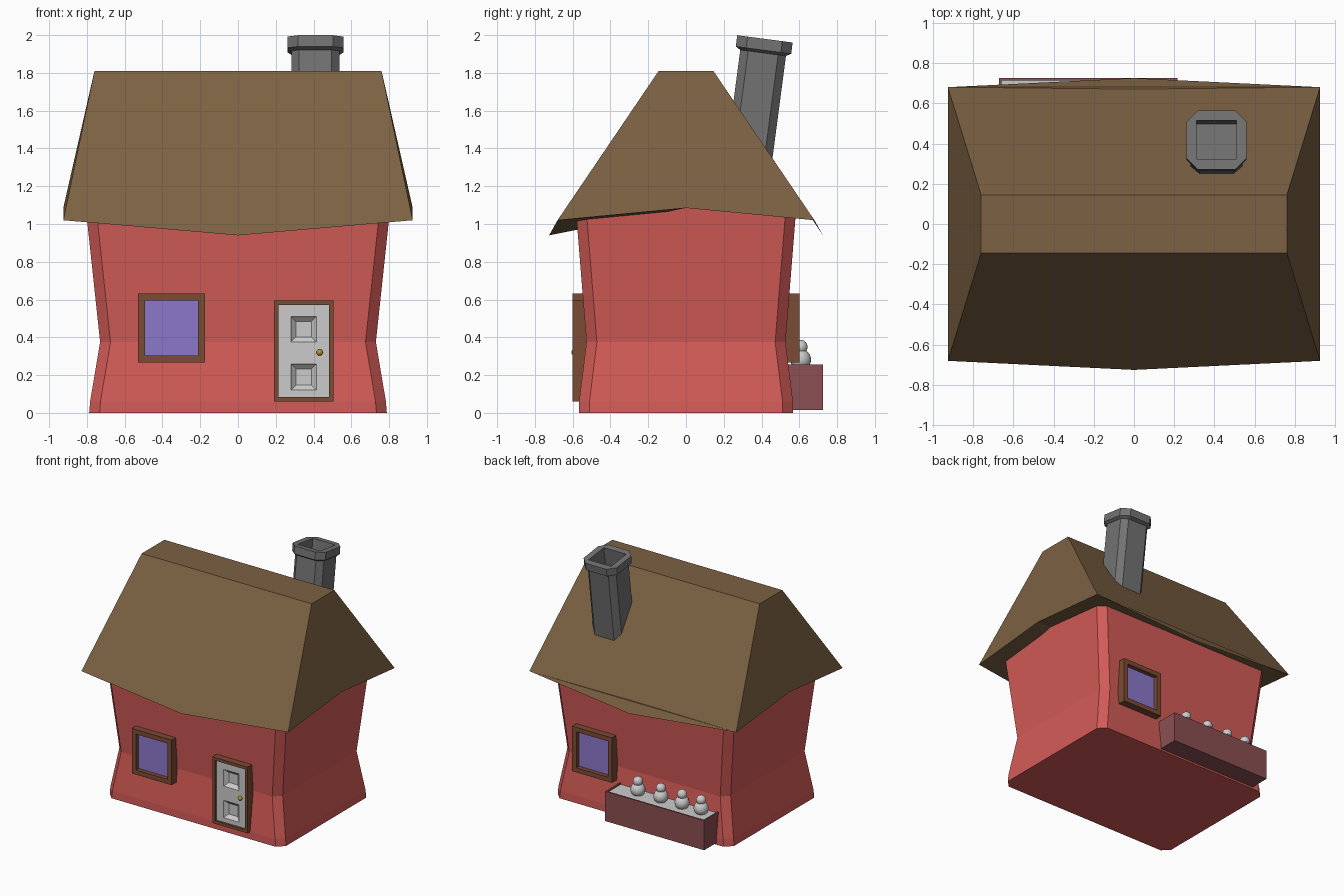
import bpy, bmesh
from math import radians
from mathutils import Vector, Matrix

if "Cube" in bpy.data.objects:
    bpy.data.objects.remove(bpy.data.objects["Cube"])


def material(name, rgb):
    m = bpy.data.materials.new(name)
    m.diffuse_color = (*rgb, 1)
    m.use_nodes = True
    m.node_tree.nodes["Principled BSDF"].inputs["Base Color"].default_value = m.diffuse_color
    return m


RED = material("red wall", (0.65, 0.105, 0.095))
THATCH = material("brown roof", (0.2, 0.12, 0.055))
STONE = material("dark stone", (0.17, 0.17, 0.17))
WOOD = material("wood", (0.2, 0.07, 0.035))
GLASS = material("violet glass", (0.26, 0.19, 0.6))
CLAY = material("planter", (0.26, 0.08, 0.085))
BRASS = material("brass", (0.5, 0.3, 0.02))


def finish(name, bm, mat=None):
    bmesh.ops.remove_doubles(bm, verts=bm.verts, dist=1e-5)
    bmesh.ops.recalc_face_normals(bm, faces=bm.faces)
    me = bpy.data.meshes.new(name)
    bm.to_mesh(me)
    bm.free()
    ob = bpy.data.objects.new(name, me)
    bpy.context.collection.objects.link(ob)
    if mat:
        me.materials.append(mat)
    return ob


def loft(name, rings, mat=None, cap_start=True, cap_end=True):
    bm = bmesh.new()
    loops = [[bm.verts.new(p) for p in r] for r in rings]
    for a, b in zip(loops, loops[1:]):
        for i in range(len(a)):
            j = (i + 1) % len(a)
            bm.faces.new((a[i], a[j], b[j], b[i]))
    if cap_start:
        bm.faces.new(loops[0])
    if cap_end:
        bm.faces.new(loops[-1])
    return finish(name, bm, mat)


def octagon(hx, hy, c, z):
    """Rectangle with cut corners at height z."""
    return [(hx, c - hy, z), (hx, hy - c, z), (hx - c, hy, z), (c - hx, hy, z),
            (-hx, hy - c, z), (-hx, c - hy, z), (c - hx, -hy, z), (hx - c, -hy, z)]


def upright(x0, x1, z0, z1, y):
    return [(x0, y, z0), (x1, y, z0), (x1, y, z1), (x0, y, z1)]


def level(x0, x1, y0, y1, z):
    return [(x0, y0, z), (x1, y0, z), (x1, y1, z), (x0, y1, z)]


def ball(name, r, pos, mat=None):
    bm = bmesh.new()
    bmesh.ops.create_uvsphere(bm, u_segments=20, v_segments=12, radius=r,
                              matrix=Matrix.Translation(pos))
    for f in bm.faces:
        f.smooth = True
    return finish(name, bm, mat)


def frame(name, x0, x1, z0, z1, w, side):
    loft(name, [upright(x0, x1, z0, z1, side * 0.50),
                upright(x0, x1, z0, z1, side * 0.60),
                upright(x0 + w, x1 - w, z0 + w, z1 - w, side * 0.60),
                upright(x0 + w, x1 - w, z0 + w, z1 - w, side * 0.52)], WOOD, True, False)


# walls: pinched at the waist, chamfered corners
loft("walls", [octagon(hx, hy, 0.055, z) for hx, hy, z in
               [(0.788, 0.567, 0), (0.783, 0.566, 0.06), (0.73, 0.527, 0.375),
                (0.797, 0.577, 1.0), (0.807, 0.584, 1.1)]], RED)

# roof: flat ridge, sagging eaves front and back, raised gable middles
bm = bmesh.new()
V = {k: bm.verts.new(p) for k, p in {
    "fl": (-0.925, -0.68, 1.02), "fm": (0, -0.725, 0.94), "fr": (0.925, -0.68, 1.02),
    "rm": (0.925, 0, 1.085), "br": (0.925, 0.68, 1.02), "bm": (0, 0.725, 0.94),
    "bl": (-0.925, 0.68, 1.02), "lm": (-0.925, 0, 1.085),
    "t0": (-0.76, -0.145, 1.81), "t1": (0.76, -0.145, 1.81),
    "t2": (0.76, 0.145, 1.81), "t3": (-0.76, 0.145, 1.81)}.items()}
for f in ("fl fm fr t1 t0", "fr rm br t2 t1", "br bm bl t3 t2", "bl lm fl t0 t3",
          "t0 t1 t2 t3", "rm fr fm", "lm fm fl", "br bl bm", "fm lm rm", "rm lm bl br"):
    bm.faces.new([V[k] for k in f.split()])
finish("roof", bm, THATCH)

# leaning hollow chimney with a cap
chimney = loft("chimney", [octagon(0.128, 0.122, 0.042, -0.85), octagon(0.128, 0.122, 0.042, -0.075),
                           octagon(0.148, 0.148, 0.055, -0.06), octagon(0.148, 0.148, 0.055, 0),
                           octagon(0.1, 0.097, 0, 0), octagon(0.1, 0.097, 0, -0.14)], STONE)
chimney.location = (0.41, 0.418, 1.98)
chimney.rotation_euler.x = radians(-7.5)

# front and back windows
for name, x, side in (("front_window", -0.352, -1), ("back_window", 0.42, 1)):
    frame(name + "_frame", x - 0.178, x + 0.178, 0.268, 0.632, 0.037, side)
    loft(name + "_pane", [upright(x - 0.145, x + 0.145, 0.3, 0.6, side * y)
                          for y in (0.52, 0.565)], GLASS)

# door frame and door leaf with two sunken panels
frame("door_frame", 0.19, 0.505, 0.06, 0.595, 0.024, -1)
bm = bmesh.new()
xs = (0.21, 0.28, 0.415, 0.49)
zs = (0.08, 0.12, 0.26, 0.375, 0.51, 0.575)
grid = [[bm.verts.new((x, -0.583, z)) for x in xs] for z in zs]
panels = []
for j in range(5):
    for i in range(3):
        f = bm.faces.new((grid[j][i], grid[j][i + 1], grid[j + 1][i + 1], grid[j + 1][i]))
        if i == 1 and j in (1, 3):
            panels.append(f)
bm.normal_update()
for t, d in ((0.008, -0.008), (0.03, -0.02)):
    bmesh.ops.inset_individual(bm, faces=panels, thickness=t, depth=d)
finish("door", bm)
ball("door_knob", 0.017, (0.432, -0.59, 0.32), BRASS)

# planter with soil and four stacked-ball shrubs
loft("planter", [level(-0.67, 0.215, 0.51, 0.725, 0.015), level(-0.67, 0.215, 0.51, 0.725, 0.255),
                 level(-0.658, 0.203, 0.522, 0.713, 0.255),
                 level(-0.658, 0.203, 0.522, 0.713, 0.235)], CLAY, True, False)
loft("soil", [level(-0.66, 0.205, 0.52, 0.715, z) for z in (0.2, 0.245)])
for n, x in enumerate((0.005, -0.2, -0.39, -0.56)):
    ball(f"shrub_base_{n}", 0.055, (x, 0.607, 0.282))
    ball(f"shrub_top_{n}", 0.037, (x, 0.607, 0.349))
